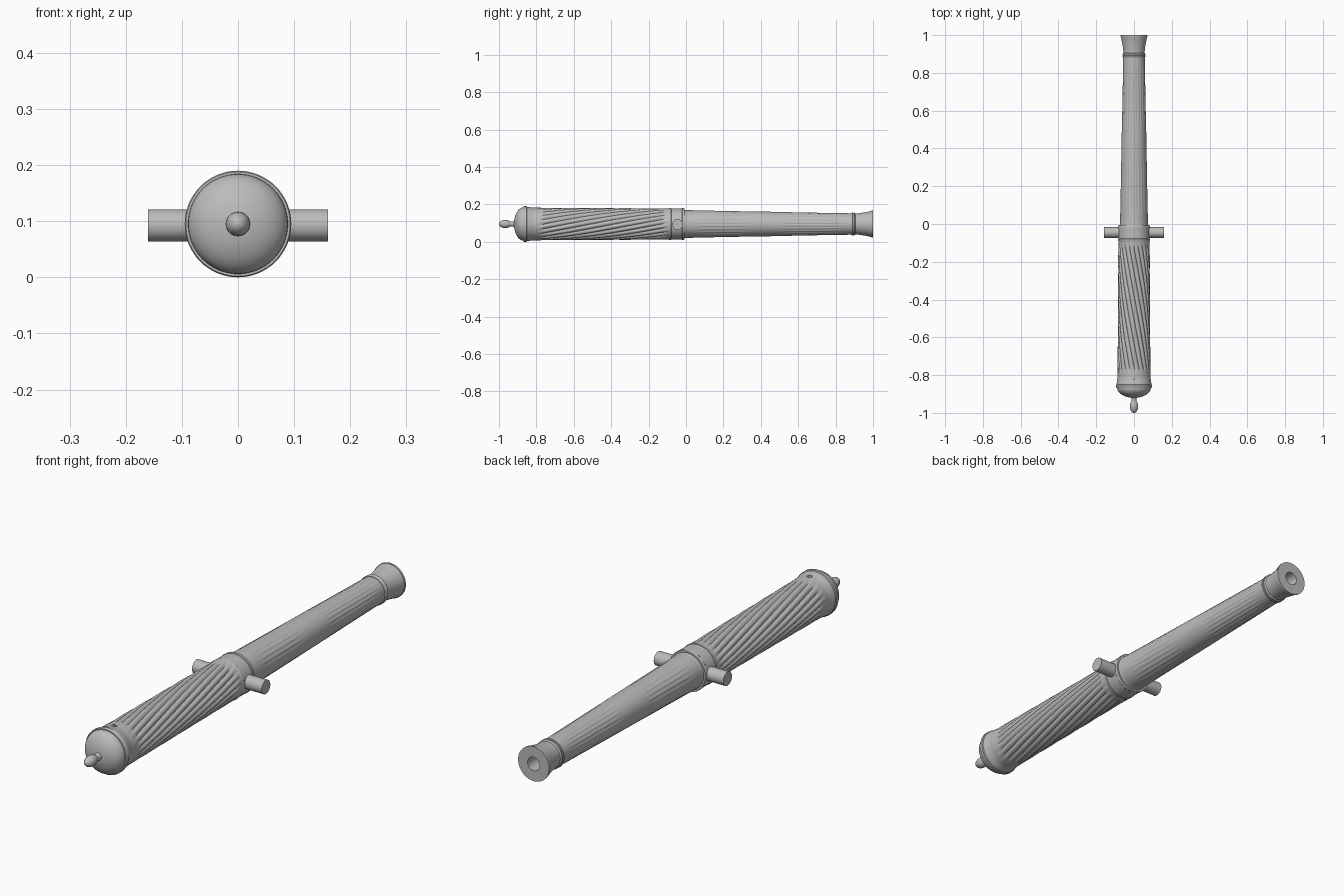
import bpy, bmesh, math
from math import sin, cos, pi

if "Cube" in bpy.data.objects:
    bpy.data.objects.remove(bpy.data.objects["Cube"])

AXIS_Z = 0.095

metal = bpy.data.materials.new("grey_metal")
metal.diffuse_color = (0.5, 0.5, 0.5, 1)
metal.use_nodes = True
metal.node_tree.nodes["Principled BSDF"].inputs["Base Color"].default_value = metal.diffuse_color


def finish(name, bm, angle=35):
    bmesh.ops.remove_doubles(bm, verts=bm.verts, dist=1e-6)
    bmesh.ops.recalc_face_normals(bm, faces=bm.faces)
    mesh = bpy.data.meshes.new(name)
    bm.to_mesh(mesh)
    bm.free()
    mesh.materials.append(metal)
    ob = bpy.data.objects.new(name, mesh)
    bpy.context.collection.objects.link(ob)
    bpy.ops.object.select_all(action='DESELECT')
    ob.select_set(True)
    bpy.context.view_layer.objects.active = ob
    bpy.ops.object.shade_smooth_by_angle(angle=math.radians(angle))
    return ob


def tube(name, rows, segs=64, relief=None, twist=0.0, angle=35):
    """Skin rings (y, radius) around the barrel axis, with optional relief and twist."""
    bm = bmesh.new()
    rings = []
    for y, r in rows:
        ring = []
        for i in range(segs):
            t = 2 * pi * i / segs
            rad = r + (relief(t, y) if relief else 0)
            a = t + twist * y
            ring.append(bm.verts.new((rad * cos(a), y, AXIS_Z + rad * sin(a))))
        rings.append(ring)
    for lo, hi in zip(rings, rings[1:]):
        for i in range(segs):
            j = (i + 1) % segs
            bm.faces.new((lo[i], lo[j], hi[j], hi[i]))
    return finish(name, bm, angle)


def taper(y0, r0, y1, r1, n):
    return [(y0 + (y1 - y0) * k / n, r0 + (r1 - r0) * k / n) for k in range(n + 1)]


def fade(y, y0, y1, soft):
    """Ease relief in and out between two stations."""
    f = max(0.0, min(1.0, (y - y0) / soft, (y1 - y) / soft))
    return f * f * (3 - 2 * f)


# Rear button with its neck
knob = [(-0.966 - 0.034 * cos(pi * k / 14), max(0.0001, 0.022 * sin(pi * k / 14)))
        for k in range(12)]
tube("rear_knob", knob + [(-0.935, 0.013), (-0.922, 0.014), (-0.91, 0.022), (-0.90, 0.03)], 32)

# Domed breech cap and base ring
dome = [(-0.868 - 0.052 * cos(pi / 2 * k / 12), max(0.0001, 0.089 * sin(pi / 2 * k / 12)))
        for k in range(13)]
tube("breech_cap", dome + [(-0.868, 0.093), (-0.865, 0.095), (-0.853, 0.095), (-0.850, 0.092),
                           (-0.842, 0.092), (-0.838, 0.090), (-0.80, 0.0865), (-0.77, 0.0855)])

# Rear barrel with twisted rounded ribs
RIBS = 20


def ribs(t, y):
    return -0.0065 * (1 - abs(sin(RIBS * t / 2))) * fade(y, -0.80, -0.085, 0.05)


tube("twisted_barrel", taper(-0.81, 0.0875, -0.08, 0.083, 60), RIBS * 10, ribs, 2.5, 50)

# Trunnion band
tube("trunnion_band", [(-0.092, 0.079), (-0.092, 0.083), (-0.089, 0.0845), (-0.080, 0.0845),
                       (-0.078, 0.083), (-0.022, 0.083), (-0.020, 0.0845), (-0.011, 0.0845),
                       (-0.008, 0.083), (-0.008, 0.076), (0.004, 0.074), (0.01, 0.072)])

# Front barrel with shallow straight flutes in two runs
FLUTES = 24


def flutes(t, y):
    run = fade(y, 0.03, 0.36, 0.08) + fade(y, 0.48, 0.87, 0.08)
    return -0.0016 * (0.5 + 0.5 * cos(FLUTES * t)) * run


tube("front_barrel", taper(-0.01, 0.0745, 0.89, 0.057, 60), FLUTES * 8, flutes)

# Neck ring, flared muzzle and bore in one continuous profile
flare = [(0.905 + 0.087 * k / 8, 0.056 + 0.014 * (k / 8) ** 1.5) for k in range(9)]
tube("muzzle", [(0.882, 0.055), (0.882, 0.059), (0.885, 0.061), (0.890, 0.061), (0.892, 0.0585),
                (0.895, 0.0605), (0.900, 0.0605), (0.903, 0.058)] + flare +
     [(0.993, 0.0715), (1.0, 0.0715), (1.0, 0.028), (0.0, 0.028), (0.0, 0.0001)])

# Trunnions
for side, label in ((-1, "left"), (1, "right")):
    bm = bmesh.new()
    bmesh.ops.create_cone(bm, cap_ends=True, segments=40, radius1=0.0285, radius2=0.0285, depth=0.1)
    for v in bm.verts:
        x, y, z = v.co
        v.co = (side * 0.11 + z, y - 0.045, 0.0925 + x)
    finish(label + "_trunnion", bm)

# Raised vent rim with a sunken touch hole
bm = bmesh.new()
prof = [(0.011, 0.176), (0.010, 0.1845), (0.006, 0.1845), (0.005, 0.178), (0.0001, 0.178)]
rings = [[bm.verts.new((r * cos(2 * pi * i / 20), -0.812 + r * sin(2 * pi * i / 20), z))
          for i in range(20)] for r, z in prof]
for lo, hi in zip(rings, rings[1:]):
    for i in range(20):
        j = (i + 1) % 20
        bm.faces.new((lo[i], lo[j], hi[j], hi[i]))
finish("vent", bm)
